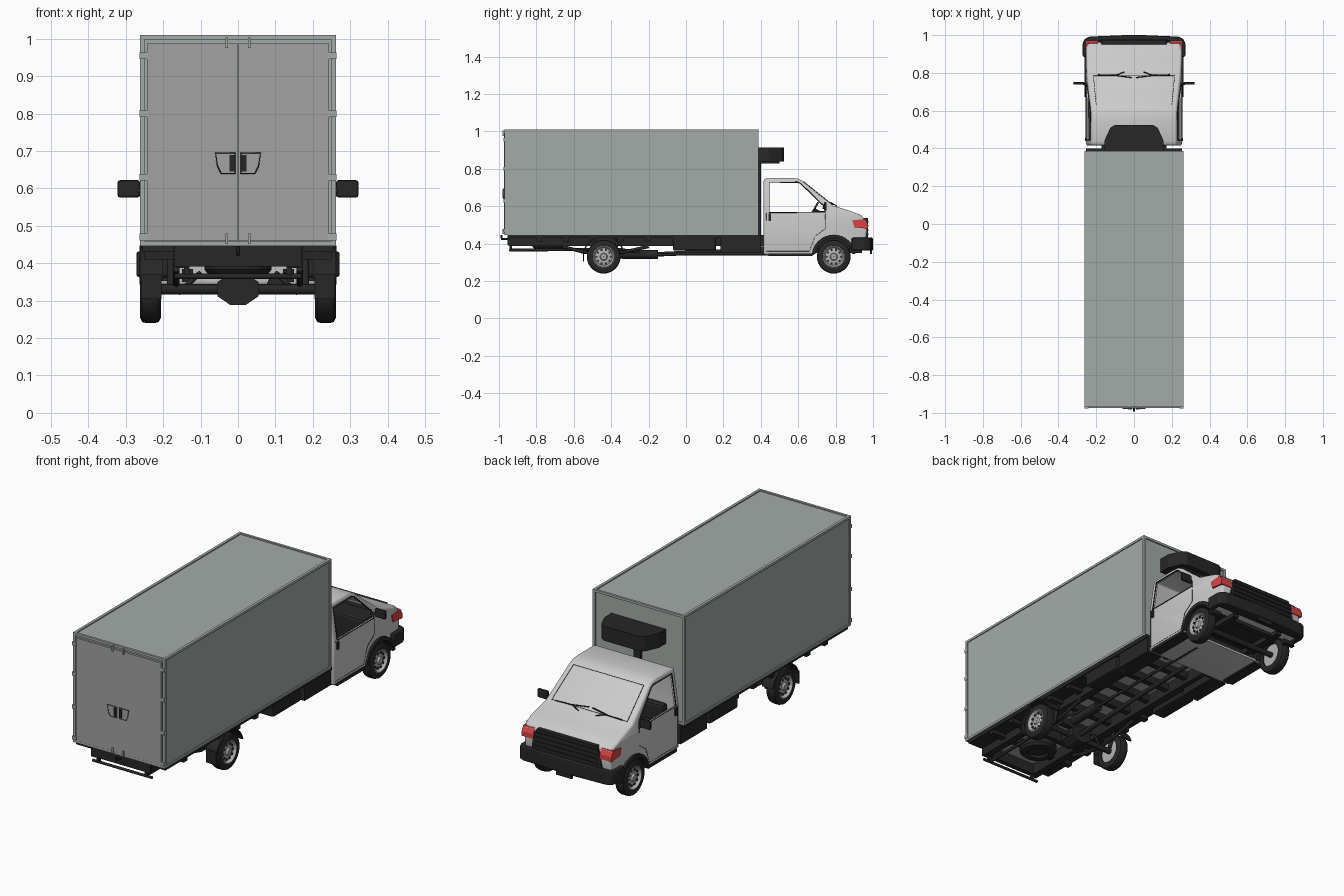
import bpy, bmesh, math
from mathutils import Vector, Matrix

if "Cube" in bpy.data.objects:
    bpy.data.objects.remove(bpy.data.objects["Cube"])

def material(name, c):
    m = bpy.data.materials.new(name)
    m.diffuse_color = (*c, 1)
    m.use_nodes = True
    m.node_tree.nodes["Principled BSDF"].inputs["Base Color"].default_value = m.diffuse_color
    return m

BLACK = material("black", (0.02, 0.02, 0.02))
PANEL = material("box_panel", (0.37, 0.41, 0.39))
DOOR = material("door_grey", (0.36, 0.36, 0.36))
PAINT = material("cab_paint", (0.52, 0.52, 0.52))
RIM = material("rim", (0.45, 0.45, 0.45))
RED = material("lamp_red", (0.7, 0.06, 0.06))

def finish(name, bm, mat, smooth=False):
    bmesh.ops.recalc_face_normals(bm, faces=bm.faces)
    me = bpy.data.meshes.new(name)
    bm.to_mesh(me)
    bm.free()
    if mat: me.materials.append(mat)
    ob = bpy.data.objects.new(name, me)
    bpy.context.collection.objects.link(ob)
    if smooth: shade(ob)
    return ob

def shade(ob):
    bpy.ops.object.select_all(action='DESELECT')
    ob.select_set(True)
    bpy.context.view_layer.objects.active = ob
    bpy.ops.object.shade_smooth_by_angle(angle=math.radians(35))

def box(name, x, y, z, mat=BLACK, bevel=0):
    bm = bmesh.new()
    bmesh.ops.create_cube(bm, size=1)
    for v in bm.verts:
        v.co = [(r[0] + r[1]) / 2 + c * (r[1] - r[0]) for c, r in zip(v.co, (x, y, z))]
    if bevel:
        bmesh.ops.bevel(bm, geom=bm.edges[:], offset=bevel, segments=2, profile=0.5, affect='EDGES')
    return finish(name, bm, mat)

def pair(name, x, y, z, mat=BLACK, bevel=0):
    for s, side in ((-1, "left"), (1, "right")):
        box(f"{name}_{side}", sorted((s * x[0], s * x[1])), y, z, mat, bevel)

def prism_bm(pts, a, b, axis):
    # axis x: points are (y, z); axis y: (x, z); axis z: (x, y)
    bm = bmesh.new()
    def put(p, t): return {'x': (t, *p), 'y': (p[0], t, p[1]), 'z': (*p, t)}[axis]
    f = bm.faces.new([bm.verts.new(put(p, a)) for p in pts])
    r = bmesh.ops.extrude_face_region(bm, geom=[f])
    d = Vector(put((0, 0), b - a))
    bmesh.ops.translate(bm, vec=d, verts=[v for v in r['geom'] if isinstance(v, bmesh.types.BMVert)])
    return bm

def prism(name, pts, a, b, axis, mat=BLACK):
    return finish(name, prism_bm(pts, a, b, axis), mat)

def lathe(name, prof, loc, mat, axis='x', segs=32):
    # profile of (along axis, radius), closed loop
    bm = bmesh.new()
    rings = []
    for i in range(segs):
        t = 2 * math.pi * i / segs
        c, s = math.cos(t), math.sin(t)
        rings.append([bm.verts.new(Vector((a, r * c, r * s) if axis == 'x' else (r * c, r * s, a)) + Vector(loc)) for a, r in prof])
    n = len(prof)
    for i in range(segs):
        p, q = rings[i], rings[(i + 1) % segs]
        for j in range(n):
            bm.faces.new((p[j], p[(j + 1) % n], q[(j + 1) % n], q[j]))
    return finish(name, bm, mat, True)

def tube(name, pts, r, mat=BLACK, cyclic=False):
    cu = bpy.data.curves.new(name, 'CURVE')
    cu.dimensions, cu.bevel_depth, cu.bevel_resolution = '3D', r, 2
    cu.use_fill_caps = True
    sp = cu.splines.new('POLY')
    sp.points.add(len(pts) - 1)
    for p, c in zip(sp.points, pts): p.co = (*c, 1)
    sp.use_cyclic_u = cyclic
    cu.materials.append(mat)
    ob = bpy.data.objects.new(name, cu)
    bpy.context.collection.objects.link(ob)
    return ob

def arc(y, z, r, a0, a1, n=14):
    return [(y + r * math.cos(math.radians(a0 + (a1 - a0) * i / n)),
             z + r * math.sin(math.radians(a0 + (a1 - a0) * i / n))) for i in range(n + 1)]

# cargo box with raised edge frame
box("cargo_body", (-.257, .257), (-.963, .38), (.447, 1.004), PANEL)
for z, n in ((.446, "bottom"), (.998, "top")):
    pair(f"side_rail_{n}", (.248, .262), (-.97, .387), (z, z + .012), PANEL)
    for y, m in ((-.97, "rear"), (.375, "front")):
        box(f"cross_rail_{n}_{m}", (-.262, .262), (y, y + .012), (z, z + .012), PANEL)
for y, m in ((-.97, "rear"), (.375, "front")):
    pair(f"corner_post_{m}", (.248, .262), (y, y + .012), (.446, 1.01), PANEL)

# rear doors, hinges, latches and handles
pair("rear_door", (.001, .243), (-.973, -.96), (.46, .988), DOOR)
for i, z in enumerate((.47, .63, .80, .955)):
    pair(f"hinge_{i}", (.24, .263), (-.976, -.955), (z - .009, z + .009), PANEL)
for i, z in enumerate((.465, .99)):
    pair(f"latch_{i}", (.027, .033), (-.981, -.965), (z - .014, z + .014), PANEL)
for s in (-1, 1):
    hp = [(s * .008, .64), (s * .045, .64), (s * .055, .66), (s * .06, .695), (s * .008, .695)]
    prism("handle_plate", hp, -.977, -.965, 'y', DOOR)
    tube("handle_outline", [(x, -.977, z) for x, z in hp], .0015, BLACK, True)
    box("door_handle", sorted((s * .01, s * .023)), (-.981, -.97), (.645, .69))

# refrigeration unit on the front wall
cool = [(-.155, .386), (.155, .386), (.155, .445), (.125, .51), (.1, .525), (-.1, .525), (-.125, .51), (-.155, .445)]
prism("cooler_unit", cool, .84, .915, 'z')
prism("cooler_base", [(x * .8, min(y, .5)) for x, y in cool], .828, .84, 'z')
box("cooler_duct", (-.02, .02), (.386, .4), (.42, .83))

# cab shell: profile, tapered roof, hollowed, windows and wheel arches cut
cab_prof = [(.415, .34), (.70, .34), (.70, .37), (.955, .37), (.968, .47), (.962, .525), (.935, .553),
            (.88, .574), (.79, .602), (.70, .672), (.63, .73), (.60, .747), (.56, .752), (.44, .752), (.415, .745)]
bm = prism_bm(cab_prof, -.254, .254, 'x')
bmesh.ops.bisect_plane(bm, geom=bm.verts[:] + bm.edges[:] + bm.faces[:], plane_co=(0, 0, .56), plane_no=(0, 0, 1))
for v in bm.verts:
    k = max(0, v.co.z - .56) / .19
    v.co.x *= 1 - .11 * k - (.03 if v.co.y > .93 else 0)
cab = finish("cab_shell", bm, PAINT)
bv = cab.modifiers.new("bevel", 'BEVEL')
bv.width, bv.segments, bv.limit_method, bv.angle_limit = .012, 3, 'ANGLE', math.radians(50)
so = cab.modifiers.new("wall", 'SOLIDIFY')
so.thickness, so.offset = .01, -1
win = [(.445, .567), (.745, .567), (.735, .603), (.612, .722), (.595, .728), (.445, .728)]
cutters = [prism("window_cutter", win, -.5, .5, 'x', PAINT),
           prism("arch_cutter", arc(.79, .33, .107, 0, 345, 23), -.5, .5, 'x', PAINT)]
for c in cutters:
    b = cab.modifiers.new("cut", 'BOOLEAN')
    b.object, b.operation, b.solver = c, 'DIFFERENCE', 'EXACT'
dg = bpy.context.evaluated_depsgraph_get()
mesh = bpy.data.meshes.new_from_object(cab.evaluated_get(dg))
cab.modifiers.clear()
cab.data = mesh
for c in cutters: bpy.data.objects.remove(c)
shade(cab)

def side_x(z): return .255 * (1 - .11 * max(0, z - .56) / .19)
for s in (-1, 1):
    tube("window_seal", [(s * side_x(z), y, z) for y, z in win], .003, BLACK, True)
    tube("door_seam", [(s * .254, y, z) for y, z in ((.43, .565), (.43, .36), (.66, .36), (.69, .44), (.745, .48), (.745, .567))], .001)
    box("door_latch", sorted((s * .25, s * .26)), (.44, .455), (.52, .56))
    # mirror
    box("mirror", sorted((s * .262, s * .322)), (.738, .752), (.576, .622), BLACK, .006)
    tube("mirror_arm", [(s * .24, .735, .59), (s * .275, .745, .595)], .006)
    # lamps and flared arches
    prism("head_lamp", [(.89, .525), (.90, .487), (.972, .48), (.972, .505), (.958, .532)],
          s * .19, s * .256, 'x', RED)
    prism("front_arch", arc(.79, .33, .118, 8, 172) + arc(.79, .33, .099, 172, 8), s * .2, s * .263, 'x')
    # wipers
    tube("wiper", [(s * .19 - .0, .79, .61), (s * .1, .787, .611), (s * .01, .775, .619)], .003)
    tube("wiper_arm", [(s * .05, .805, .602), (s * .1, .787, .612)], .003)
tube("windscreen_seal", [(-.215, .785, .607), (.215, .785, .607), (.2, .63, .731), (-.2, .63, .731)], .0015, BLACK, True)

# bumper, grille and plate
half = [(.272, .885), (.272, .955), (.262, .98), (.235, .992), (.05, 1.0)]
plan = half + [(-x, y) for x, y in reversed(half)]
inner = [(-.245, .885), (-.245, .94), (.245, .94), (.245, .885)]
b = prism("bumper", plan + inner, .363, .432, 'z')
m = b.modifiers.new("bevel", 'BEVEL')
m.width, m.segments = .008, 2
prism("grille", [(-.2, .43), (.2, .43), (.19, .50), (.17, .538), (-.17, .538), (-.19, .50)], .94, .972, 'y')
for i in range(4):
    box(f"grille_bar_{i}", (-.18, .18), (.965, .977), (.445 + .023 * i, .453 + .023 * i))
box("plate_holder", (-.045, .045), (.985, .995), (.345, .39))

# cab interior
pair("seat", (.03, .2), (.45, .62), (.40, .48), BLACK, .015)
pair("seat_back", (.03, .2), (.43, .475), (.46, .565), BLACK, .015)
box("dashboard", (-.24, .24), (.68, .80), (.46, .575), BLACK, .012)
box("cab_floor", (-.24, .24), (.42, .68), (.345, .40))
box("engine_bay", (-.19, .19), (.68, .945), (.375, .54))
ring = [Matrix.Rotation(math.radians(60), 3, 'X') @ Vector((.04 * math.cos(t * math.pi / 10), .04 * math.sin(t * math.pi / 10), 0))
        + Vector((-.11, .685, .583)) for t in range(20)]
tube("steering_wheel", ring, .005, BLACK, True)
tube("steering_column", [(-.11, .685, .583), (-.11, .74, .55)], .008)

# wheels
def wheel(n, s, y):
    c = (s * .234, y, .33)
    lathe(n + "_tyre", [(-.027, .058), (-.028, .075), (-.022, .087), (-.012, .09), (.012, .09), (.022, .087), (.028, .075), (.027, .058)], c, BLACK)
    d = [(.026, .06), (.028, .055), (.02, .05), (.012, .046), (.018, .03), (.018, .02), (.027, .016), (.027, .001), (-.02, .001), (-.02, .06)]
    lathe(n + "_rim", [(s * a, r) for a, r in d], c, RIM)
    for i in range(10):
        t = i * math.pi / 5
        h = (s * .251, y + .038 * math.cos(t), .33 + .038 * math.sin(t))
        lathe(f"{n}_hole_{i}", [(-.003, .001), (-.003, .006), (.003, .006), (.003, .001)], h, BLACK, 'x', 8)
for s, side in ((-1, "left"), (1, "right")):
    wheel("front_wheel_" + side, s, .79)
    wheel("rear_wheel_" + side, s, -.44)
    prism("rear_guard", arc(-.44, .33, .113, 15, 165) + arc(-.44, .33, .106, 165, 15), s * .2, s * .262, 'x')
    box("mud_flap", sorted((s * .205, s * .26)), (-.552, -.546), (.305, .37))
    # leaf springs and chassis braces
    tube("leaf_spring", [(s * .165, -.66, .385), (s * .165, -.55, .355), (s * .165, -.44, .345), (s * .165, -.33, .355), (s * .165, -.2, .385)], .009)
    tube("brace", [(s * .16, -.44, .32), (s * .1, -.42, .375)], .007)
    tube("shock", [(s * .18, -.4, .32), (s * .18, -.36, .42)], .01)

# chassis
pair("chassis_rail", (.135, .172), (-.95, .42), (.388, .447))
pair("box_sill", (.172, .255), (-.955, .40), (.43, .447))
pair("front_rail", (.12, .15), (.4, .94), (.35, .385))
box("rear_crossmember", (-.17, .17), (-.955, -.93), (.392, .447))
for i in range(9):
    box(f"crossmember_{i}", (-.25, .25), (-.8 + .145 * i, -.77 + .145 * i), (.41, .447))
for i in range(4):
    box(f"front_crossmember_{i}", (-.13, .13), (.45 + .14 * i, .48 + .14 * i), (.352, .38))
for n, y in (("front", .79), ("rear", -.44)):
    tube(n + "_axle", [(-.22, y, .33), (.22, y, .33)], .014)
hexa = [(-.055, .35), (-.055, .312), (-.02, .288), (.02, .288), (.055, .312), (.055, .35), (.025, .37), (-.025, .37)]
prism("differential", hexa, -.485, -.4, 'y')
tube("drive_shaft", [(0, -.42, .33), (0, .1, .355), (0, .65, .37)], .012)
box("gearbox", (-.06, .06), (.42, .68), (.345, .40), BLACK, .01)
pair("side_tank", (.172, .25), (-.07, .16), (.362, .445), BLACK, .01)
pair("cab_rear_skirt", (.16, .25), (.185, .40), (.352, .445))
pair("step", (.2, .258), (.44, .675), (.333, .348))
tube("exhaust", [(.1, .6, .345), (.1, .0, .345), (.1, -.15, .34), (.13, -.36, .37), (.13, -.5, .37), (.13, -.94, .365)], .008)
tube("silencer", [(.1, -.15, .342), (.1, -.34, .342)], .024)
lathe("spare_wheel", [(-.024, .05), (-.024, .08), (-.012, .09), (.012, .09), (.024, .08), (.024, .05)], (0, -.73, .395), BLACK, 'z')
lathe("spare_rim", [(-.01, .001), (-.01, .055), (.01, .055), (.01, .001)], (0, -.73, .395), BLACK, 'z')
tube("rear_bar", [(-.17, -.94, .365), (.17, -.94, .365)], .007)
pair("rear_bar_bracket", (.13, .145), (-.945, -.93), (.365, .40))
tube("tow_hook", [(0, -.95, .425), (0, -.985, .425), (0, -.988, .445)], .006)
